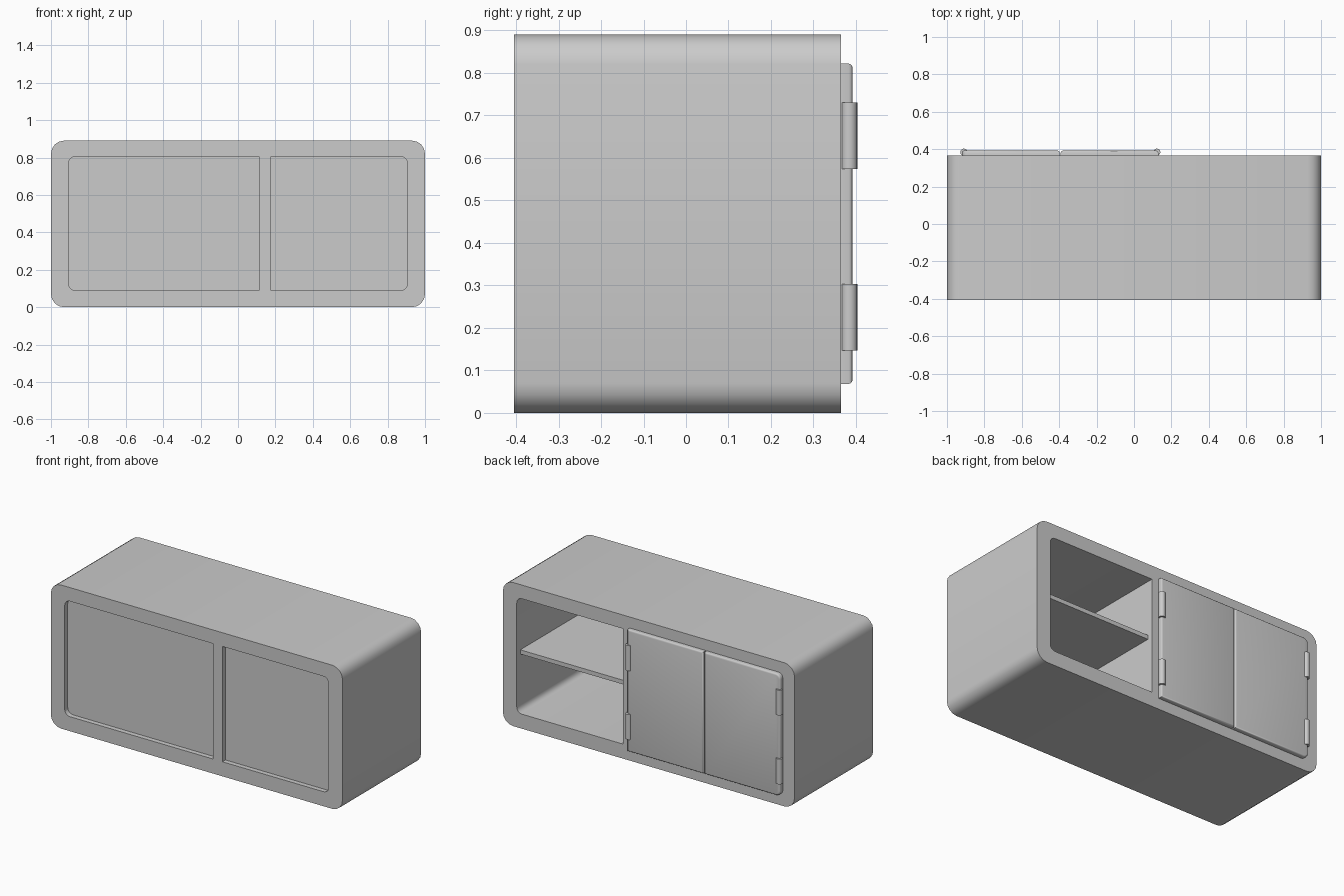
import bpy, bmesh, math
from mathutils import Vector

cube = bpy.data.objects.get("Cube")
if cube:
    bpy.data.objects.remove(cube, do_unlink=True)

grey = bpy.data.materials.new("plain grey")
grey.use_nodes = True
GREY = (0.6, 0.6, 0.6, 1)
grey.diffuse_color = GREY
grey.node_tree.nodes["Principled BSDF"].inputs["Base Color"].default_value = GREY

X0, X1, DIV0, DIV1 = -0.905, 0.905, 0.113, 0.177   # openings and divider
Z0, Z1 = 0.09, 0.805
FRONT, BACK = -0.405, 0.365


def outline(x0, x1, z0, z1, left=0.0, right=0.0, steps=4):
    """Rectangle in x-z with a corner radius for each end."""
    pts = []
    for cx, cz, r, start in ((x1, z1, right, 0), (x0, z1, left, 90),
                             (x0, z0, left, 180), (x1, z0, right, 270)):
        ox = cx - r if cx == x1 else cx + r
        oz = cz - r if cz == z1 else cz + r
        count = steps if r else 0
        for i in range(count + 1):
            a = math.radians(start + 90 * i / max(count, 1))
            pts.append((ox + r * math.cos(a), oz + r * math.sin(a)))
    return pts


def slab(name, pts, y0, y1):
    """Extrude an x-z outline along y."""
    bm = bmesh.new()
    face = bm.faces.new([bm.verts.new((x, y0, z)) for x, z in pts])
    ext = bmesh.ops.extrude_face_region(bm, geom=[face])["geom"]
    bmesh.ops.translate(bm, vec=Vector((0, y1 - y0, 0)),
                        verts=[v for v in ext if isinstance(v, bmesh.types.BMVert)])
    bmesh.ops.recalc_face_normals(bm, faces=bm.faces)
    mesh = bpy.data.meshes.new(name)
    bm.to_mesh(mesh)
    bm.free()
    mesh.materials.append(grey)
    obj = bpy.data.objects.new(name, mesh)
    bpy.context.collection.objects.link(obj)
    return obj


def smooth(obj):
    bpy.ops.object.select_all(action="DESELECT")
    obj.select_set(True)
    bpy.context.view_layer.objects.active = obj
    bpy.ops.object.shade_smooth_by_angle(angle=math.radians(35))


# Case with two openings running from front to back
case = slab("case", outline(-1, 1, 0, 0.89, 0.07, 0.07), FRONT, BACK)
openings = (("wide", outline(X0, DIV0, Z0, Z1, left=0.035)),
            ("narrow", outline(DIV1, X1, Z0, Z1, right=0.035)))
for label, pts in openings:
    cutter = slab(label + "_opening_cutter", pts, FRONT - 0.1, BACK + 0.1)
    cutter.hide_render = True
    cut = case.modifiers.new(label, "BOOLEAN")
    cut.operation, cut.solver, cut.object = "DIFFERENCE", "EXACT", cutter
    bpy.context.view_layer.objects.active = case
    bpy.ops.object.modifier_apply(modifier=cut.name)
    bpy.data.objects.remove(cutter, do_unlink=True)
    # Thin panel set back inside the opening
    slab(label + "_front_panel", pts, FRONT + 0.03, FRONT + 0.05)
smooth(case)

# Shelf in the open compartment
slab("shelf", outline(DIV1, X1, 0.44, 0.466), FRONT + 0.05, BACK - 0.035)

# Pair of doors with softened outer edges
for name, x0, x1, left in (("right_door", -0.92, -0.398, 0.03),
                           ("left_door", -0.392, 0.13, 0)):
    door = slab(name, outline(x0, x1, 0.068, 0.822, left=left), BACK, 0.392)
    bm = bmesh.new()
    bm.from_mesh(door.data)
    rim = [e for e in bm.edges if all(v.co.y > BACK + 0.01 for v in e.verts)]
    bmesh.ops.bevel(bm, geom=rim, offset=0.01, segments=3, profile=0.5, affect="EDGES")
    bm.to_mesh(door.data)
    bm.free()
    smooth(door)

# Hinge barrels on the outer door edges
for side, x in (("right", -0.91), ("left", 0.122)):
    for level, z in (("lower", 0.225), ("upper", 0.652)):
        bpy.ops.mesh.primitive_cylinder_add(vertices=20, radius=0.019, depth=0.156,
                                            location=(x, 0.384, z))
        hinge = bpy.context.object
        hinge.name = f"{side}_{level}_hinge"
        hinge.data.materials.append(grey)
        smooth(hinge)
